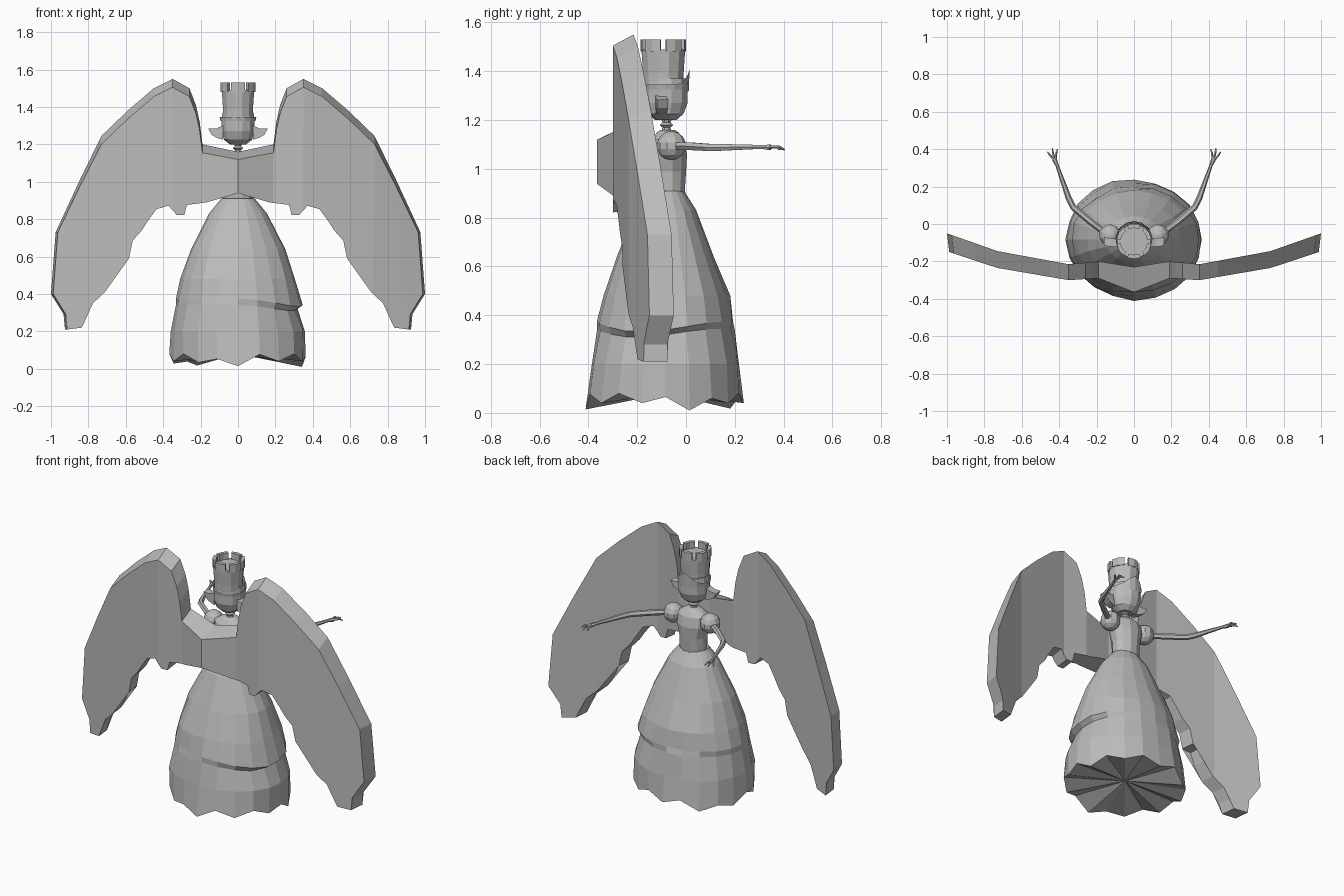
import bpy, bmesh, random
from math import sin, cos, pi, radians
from mathutils import Vector

random.seed(4)
cube = bpy.data.objects.get("Cube")
if cube:
    bpy.data.objects.remove(cube)

stone = bpy.data.materials.new("stone_grey")
stone.use_nodes = True
GREY = (0.5, 0.5, 0.5, 1)
stone.diffuse_color = GREY
stone.node_tree.nodes["Principled BSDF"].inputs["Base Color"].default_value = GREY


def finish(name, bm):
    bmesh.ops.recalc_face_normals(bm, faces=bm.faces[:])
    me = bpy.data.meshes.new(name)
    bm.to_mesh(me)
    bm.free()
    me.materials.append(stone)
    ob = bpy.data.objects.new(name, me)
    bpy.context.collection.objects.link(ob)
    return ob


def loft(name, rings, caps=True, pole=None):
    """Skin a list of equal point rings; pole closes the first ring as a fan."""
    bm = bmesh.new()
    rows = [[bm.verts.new(p) for p in r] for r in rings]
    n = len(rows[0])
    for a, b in zip(rows, rows[1:]):
        for i in range(n):
            j = (i + 1) % n
            bm.faces.new((a[i], a[j], b[j], b[i]))
    if pole:
        c = bm.verts.new(pole)
        for i in range(n):
            bm.faces.new((c, rows[0][(i + 1) % n], rows[0][i]))
    elif caps:
        bm.faces.new(rows[0][::-1])
    if caps:
        bm.faces.new(rows[-1])
    return finish(name, bm)


def oval(z, rx, ry, cy, n=12):
    return [Vector((rx * cos(2 * pi * (i + .5) / n), cy + ry * sin(2 * pi * (i + .5) / n), z))
            for i in range(n)]


def turned(name, profile, cy, n=12):
    return loft(name, [oval(z, rx, ry, cy, n) for z, rx, ry in profile])


def tube(name, path, radii, n=6):
    pts = [Vector(p) for p in path]
    rings = []
    for i, p in enumerate(pts):
        d = (pts[min(i + 1, len(pts) - 1)] - pts[max(i - 1, 0)]).normalized()
        u = d.cross(Vector((0, 0, 1))).normalized()
        v = u.cross(d)
        rings.append([p + radii[i] * (u * cos(2 * pi * k / n) + v * sin(2 * pi * k / n))
                      for k in range(n)])
    return loft(name, rings)


def lerp_table(x, table):
    for (x0, y0), (x1, y1) in zip(table, table[1:]):
        if x <= x1:
            return y0 + (y1 - y0) * (x - x0) / (x1 - x0)
    return table[-1][1]


# Skirt: flared panels, a fold on the left side, ragged hem and pleated underside
N = 20
SKIRT = [(.06, .365, .32), (.2, .36, .305), (.34, .335, .285), (.375, .335, .28),
         (.48, .31, .26), (.64, .255, .2), (.83, .155, .125), (.91, .09, .075)]
rings = []
for k, (z, rx, ry) in enumerate(SKIRT):
    ring = []
    for i in range(N):
        a = 2 * pi * i / N
        side = max(0, cos(a)) ** 2
        s, zz = 1, z
        if k == 0:
            zz += .02 * (-1) ** i - .03 * max(0, cos(3 * a - radians(60)))
            s += random.uniform(-.02, .03)
        elif k < 6:
            s += random.uniform(-.02, .02)
        if k == 2:
            s, zz = s - .05 * side, z - .02 * side + .04 * side * sin(a)
        if k == 3:
            s, zz = s + .04 * side, z - .035 * side + .04 * side * sin(a)
        ring.append(Vector((s * rx * cos(a), -.083 + s * ry * sin(a), zz)))
    rings.append(ring)
loft("skirt", rings, pole=(0, -.08, .08))

# Torso, neck, head
turned("torso", [(.9, .085, .072), (.99, .085, .078), (1.06, .105, .082), (1.12, .105, .068),
                 (1.15, .06, .045), (1.16, .03, .03)], -.075)
turned("neck", [(1.14, .025, .025), (1.17, .018, .018), (1.18, .03, .03), (1.19, .018, .018),
                (1.22, .03, .03)], -.08, 8)
turned("head", [(1.2, .045, .045), (1.225, .078, .075), (1.27, .09, .093), (1.33, .092, .093),
                (1.37, .086, .088)], -.083)

# Tower crown with battlements and a peaked front band
turned("crown", [(1.35, .083, .085), (1.39, .083, .086), (1.49, .09, .093)], -.093)
for k in range(6):
    rings = []
    for z in (1.48, 1.53):
        arc = [radians(60 * k + 30 + d) for d in (-23, 0, 23)]
        rings.append([Vector((r * cos(a), -.093 + r * sin(a), z))
                      for r, angles in ((.094, arc), (.072, arc[::-1])) for a in angles])
    loft(f"battlement_{k + 1}", rings)
band = []
for dz, r, rise in ((1.325, .094, -.01), (1.345, .098, .065)):
    band.append([Vector((r * cos(a), -.083 + r * sin(a), dz + rise * max(0, sin(a)) ** 6))
                 for a in (2 * pi * i / 16 for i in range(16))])
loft("headband", band, caps=False)

# Ears, shoulders, arms and fingers on both sides
EAR = [(.08, 1.3), (.115, 1.285), (.16, 1.285), (.14, 1.25), (.115, 1.235), (.08, 1.225)]
for side, s in (("left", 1), ("right", -1)):
    loft(side + "_ear", [[Vector((s * x, y + .1 * (x - .08), z)) for x, z in EAR]
                         for y in (-.125, -.08)])

    bm = bmesh.new()
    bmesh.ops.create_uvsphere(bm, u_segments=10, v_segments=7, radius=.06)
    bmesh.ops.translate(bm, verts=bm.verts[:], vec=(s * .128, -.06, 1.095))
    finish(side + "_shoulder", bm)

    tube(side + "_arm", [(s * .15, -.05, 1.095), (s * .23, .01, 1.093), (s * .325, .09, 1.088),
                         (s * .35, .14, 1.088), (s * .41, .31, 1.09), (s * .425, .345, 1.088)],
         [.016, .018, .017, .016, .009, .013])
    for k, (x, y) in enumerate(((.41, .4), (.437, .405), (.463, .385))):
        tube(f"{side}_finger_{k + 1}",
             [(s * .422, .335, 1.088), (s * (x * .7 + .129), y * .6 + .14, 1.09),
              (s * x, y, 1.078)], [.007, .006, .003], 5)

# Wings: one outline, given curved depth and thickness, then mirrored
OUTLINE = [(0, 1.16), (.19, 1.2), (.205, 1.32), (.225, 1.41), (.26, 1.5), (.35, 1.55),
           (.45, 1.5), (.59, 1.38), (.73, 1.245), (.85, 1.0), (.975, .73), (1, .4),
           (.925, .28), (.925, .21), (.845, .22), (.825, .285), (.785, .35), (.72, .41),
           (.67, .5), (.645, .58), (.59, .59), (.57, .685), (.52, .74), (.49, .79),
           (.44, .865), (.375, .885), (.33, .83), (.29, .83), (.275, .89), (.17, .905), (0, .96)]
# Pull the tip edge in so the last point hangs from the outer edge
FRONT = [(0, -.365), (.19, -.29), (.35, -.3), (.73, -.235), (1, -.15)]
BACK = [(0, -.23), (.19, -.2), (.35, -.215), (.73, -.145), (1, -.05)]
bm = bmesh.new()
bm.faces.new([bm.verts.new((x, 0, z)) for x, z in OUTLINE])
bmesh.ops.triangulate(bm, faces=bm.faces[:])
for x in (.19, .35, .73):
    bmesh.ops.bisect_plane(bm, geom=bm.verts[:] + bm.edges[:] + bm.faces[:], dist=.001,
                           plane_co=(x, 0, 0), plane_no=(1, 0, 0))
front = bm.verts[:]
rim = [e for e in bm.edges if e.is_boundary and max(v.co.x for v in e.verts) > .001]
twin = bmesh.ops.duplicate(bm, geom=bm.verts[:] + bm.edges[:] + bm.faces[:])["vert_map"]
for e in rim:
    a, b = e.verts
    bm.faces.new((a, b, twin[b], twin[a]))
for v in front:
    twin[v].co.y = lerp_table(v.co.x, BACK)
    v.co.y = lerp_table(v.co.x, FRONT)
    high = min(1, max(0, (v.co.z - .75) / .45))
    v.co.z -= .045 * high
    v.co.x *= 1 - .012 * (1 - high)
wings = finish("wings", bm)
mirror = wings.modifiers.new("Mirror", "MIRROR")
mirror.use_axis[0] = True
